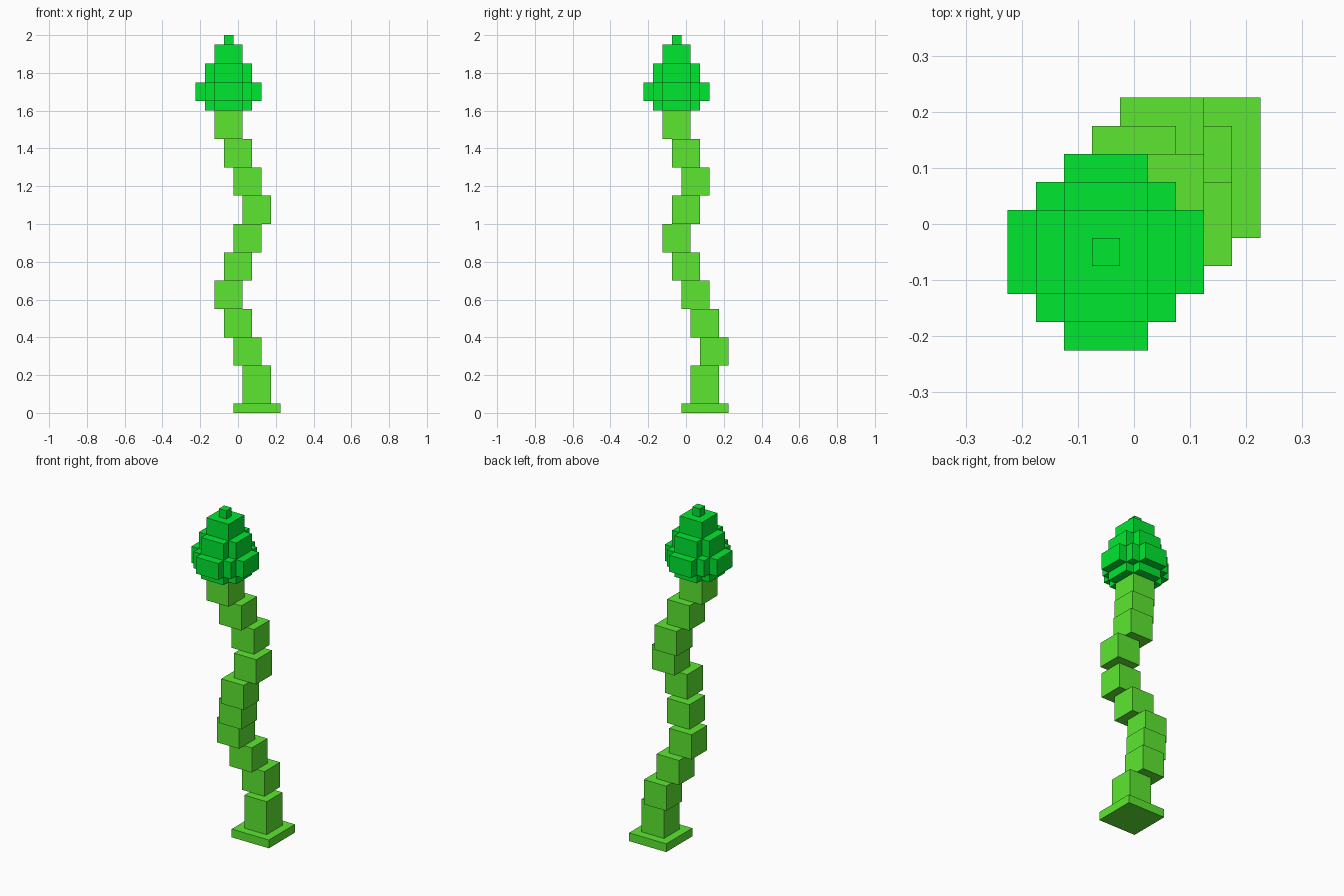
import bpy
import bmesh
from mathutils import Matrix, Vector

if "Cube" in bpy.data.objects:
    bpy.data.objects.remove(bpy.data.objects["Cube"])


def material(name, rgb):
    m = bpy.data.materials.new(name)
    m.diffuse_color = (*rgb, 1)
    m.use_nodes = True
    m.node_tree.nodes["Principled BSDF"].inputs["Base Color"].default_value = m.diffuse_color
    return m


stem_green = material("light green", (0.112, 0.831, 0.031))
bud_green = material("deep green", (0.0, 0.831, 0.031))


def box(name, mat, x, y, sx, sy, z0, z1):
    """Axis-aligned block centred on x, y, reaching from z0 to z1."""
    bm = bmesh.new()
    mtx = Matrix.LocRotScale(Vector((0, 0, 0)), None, Vector((sx, sy, z1 - z0)))
    bmesh.ops.create_cube(bm, size=1, matrix=mtx)
    mesh = bpy.data.meshes.new(name)
    bm.to_mesh(mesh)
    bm.free()
    mesh.materials.append(mat)
    ob = bpy.data.objects.new(name, mesh)
    ob.location = (x, y, (z0 + z1) / 2)
    bpy.context.collection.objects.link(ob)
    return ob


# Foot plate and lowest stem block
box("foot_plate", stem_green, 0.1, 0.1, 0.25, 0.25, 0, 0.05)
box("stem_bottom", stem_green, 0.1, 0.1, 0.15, 0.15, 0.05, 0.25)

# Winding stem: centre of each cube, going up
path = [(0.05, 0.15), (0, 0.1), (-0.05, 0.05), (0, 0), (0.05, -0.05),
        (0.1, 0), (0.05, 0.05), (0, 0), (-0.05, -0.05)]
for i, (x, y) in enumerate(path):
    z = 0.25 + 0.15 * i
    box(f"stem_block_{i + 1}", stem_green, x, y, 0.15, 0.15, z, z + 0.15)

# Bud: core with tip, stepped bulges on four sides and low corners
c = -0.05
box("bud_core", bud_green, c, c, 0.15, 0.15, 1.6, 1.95)
box("bud_tip", bud_green, c, c, 0.05, 0.05, 1.95, 2.0)
for name, dx, dy in (("right", 1, 0), ("left", -1, 0), ("back", 0, 1), ("front", 0, -1)):
    sx, sy = (0.05, 0.15) if dx else (0.15, 0.05)
    box(f"bud_side_{name}", bud_green, c + dx * 0.1, c + dy * 0.1, sx, sy, 1.6, 1.85)
    box(f"bud_bulge_{name}", bud_green, c + dx * 0.15, c + dy * 0.15, sx, sy, 1.65, 1.75)
for dx in (-1, 1):
    for dy in (-1, 1):
        box("bud_corner", bud_green, c + dx * 0.1, c + dy * 0.1, 0.05, 0.05, 1.65, 1.75)
